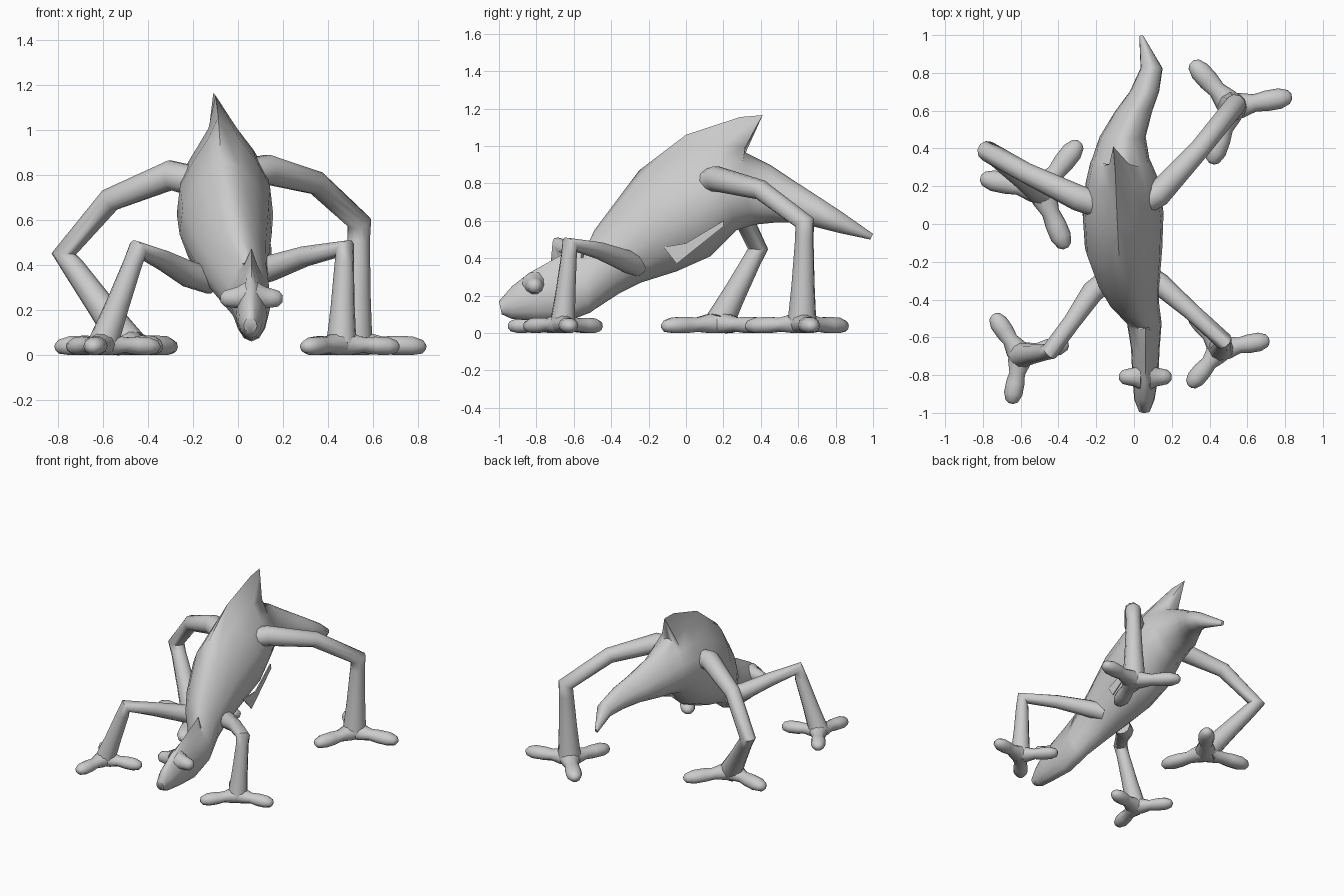
import bpy, bmesh, math
from mathutils import Vector

if "Cube" in bpy.data.objects:
    bpy.data.objects.remove(bpy.data.objects["Cube"])

grey = bpy.data.materials.new("plain_grey")
grey.use_nodes = True
COLOUR = (0.6, 0.6, 0.6, 1)
grey.diffuse_color = COLOUR
grey.node_tree.nodes["Principled BSDF"].inputs["Base Color"].default_value = COLOUR


def finish(bm, name, angle=60):
    bmesh.ops.recalc_face_normals(bm, faces=bm.faces)
    mesh = bpy.data.meshes.new(name)
    bm.to_mesh(mesh)
    bm.free()
    mesh.materials.append(grey)
    ob = bpy.data.objects.new(name, mesh)
    bpy.context.collection.objects.link(ob)
    bpy.ops.object.select_all(action="DESELECT")
    ob.select_set(True)
    bpy.context.view_layer.objects.active = ob
    bpy.ops.object.shade_smooth_by_angle(angle=math.radians(angle))


def skin_rings(bm, rings):
    """Bridge rings of points into a closed skin."""
    loops = [[bm.verts.new(p) for p in ring] for ring in rings]
    n = len(loops[0])
    for a, b in zip(loops, loops[1:]):
        for i in range(n):
            j = (i + 1) % n
            bm.faces.new((a[i], a[j], b[j], b[i]))
    bm.faces.new(loops[0])
    bm.faces.new(loops[-1])


def loft(name, stations, sides=14, pinch=0.3):
    """Each station: top y, top z, bottom y, bottom z, centre x, half width,
    and optionally the offset that pulls its top into a ridge."""
    rings = []
    for yt, zt, yb, zb, cx, hw, *ridge in stations:
        mid = Vector((cx, (yt + yb) / 2, (zt + zb) / 2))
        up = Vector((0, (yt - yb) / 2, (zt - zb) / 2))
        ring = []
        for i in range(sides):
            a = 2 * math.pi * i / sides + math.pi / 2
            s, c = math.sin(a), math.cos(a)
            ring.append(mid + up * s + Vector((hw * c * (1 - pinch * max(s, 0)), 0, 0)))
        if ridge:
            pull = Vector(ridge)
            for i, share in ((0, 1), (1, 0.2), (-1, 0.2)):
                ring[i] += pull * share
        rings.append(ring)
    bm = bmesh.new()
    skin_rings(bm, rings)
    finish(bm, name)


def tube_rings(points, radii, sides=10, flat=1.0):
    """Untwisted rings along a path."""
    pts = [Vector(p) for p in points]
    rings, u = [], None
    for k, p in enumerate(pts):
        d1 = (p - pts[max(k - 1, 0)]).normalized()
        d2 = (pts[min(k + 1, len(pts) - 1)] - p).normalized()
        t = (d1 + d2).normalized()
        u = t.cross(Vector((0, 0, 1))) if u is None else u - t * u.dot(t)
        u.normalize()
        v = u.cross(t)
        rings.append([p + radii[k] * (u * math.cos(a) + v * math.sin(a) * flat)
                      for a in (2 * math.pi * i / sides for i in range(sides))])
    return rings


def leg(name, root, shoulder, middle, knee, ankle, thick, angles, reach):
    """Arched limb with a three-toed foot."""
    knee, ankle = Vector(knee), Vector(ankle)
    bm = bmesh.new()
    path = [root, shoulder, middle, knee] + [knee.lerp(ankle, f) for f in (0.15, 0.6, 0.85, 1)]
    radii = [thick * f for f in (1.4, 1.38, 1.08, 1.1, 1.0, 1.25, 1.45, 1.6)]
    skin_rings(bm, tube_rings(path, radii))
    # Toes
    for deg in angles:
        a = math.radians(deg)
        d = Vector((math.cos(a), math.sin(a), 0))
        base = Vector((ankle.x, ankle.y, 0.05))
        steps = (-0.1, 0.15, 0.38, 0.58, 0.8, 0.95, 1.0)
        sizes = (0.068, 0.065, 0.045, 0.053, 0.053, 0.036, 0.014)
        toe = tube_rings([base + d * reach * s - Vector((0, 0, 0.014 * s)) for s in steps],
                         [r * (0.5 + reach * 1.65) for r in sizes], flat=0.85)
        for ring in toe:
            for p in ring:
                p.z = max(p.z, 0.0)
        skin_rings(bm, toe)
    finish(bm, name)


# Head with pointed crest, trunk with pointed back fin, and tail
loft("body", [
    (-1.0, 0.17, -0.985, 0.10, 0.055, 0.03),
    (-0.93, 0.25, -0.93, 0.075, 0.055, 0.055),
    (-0.84, 0.32, -0.80, 0.065, 0.06, 0.07),
    (-0.68, 0.37, -0.64, 0.06, 0.06, 0.078, 0, 0, 0.04),
    (-0.57, 0.40, -0.51, 0.11, 0.055, 0.093, 0.005, 0.02, 0.075),
    (-0.55, 0.42, -0.49, 0.125, 0.05, 0.097),
    (-0.49, 0.55, -0.36, 0.21, 0.0, 0.135),
    (-0.40, 0.67, -0.24, 0.27, -0.03, 0.17),
    (-0.25, 0.86, -0.05, 0.33, -0.055, 0.21, -0.02, 0, 0.01),
    (-0.05, 0.97, 0.13, 0.41, -0.058, 0.22, -0.03, 0.05, 0.09),
    (0.15, 1.0, 0.27, 0.55, -0.06, 0.2, -0.04, 0.14, 0.155),
    (0.29, 0.98, 0.35, 0.575, -0.07, 0.165, -0.04, 0.12, 0.185),
    (0.31, 0.97, 0.37, 0.58, -0.07, 0.155),
    (0.45, 0.90, 0.47, 0.59, -0.06, 0.125),
    (0.60, 0.80, 0.60, 0.59, 0.0, 0.1),
    (0.70, 0.735, 0.70, 0.565, 0.055, 0.08),
    (0.83, 0.65, 0.82, 0.535, 0.093, 0.06),
    (1.0, 0.53, 0.985, 0.50, 0.04, 0.012)])

# Bulging eyes
for side, label in ((1, "left_eye"), (-1, "right_eye")):
    bm = bmesh.new()
    skin_rings(bm, tube_rings(
        [(0.06 + side * d, -0.81, 0.26 - 0.08 * d) for d in (0.02, 0.06, 0.09, 0.12, 0.138)],
        (0.07, 0.05, 0.044, 0.037, 0.016)))
    finish(bm, label)

# Limbs
leg("left_front_leg", (0.05, -0.26, 0.36), (0.14, -0.32, 0.385), (0.30, -0.46, 0.44),
    (0.475, -0.62, 0.475), (0.46, -0.66, 0.05), 0.043, (10, 128, 230), 0.26)
leg("right_front_leg", (-0.12, -0.28, 0.33), (-0.22, -0.36, 0.36), (-0.33, -0.52, 0.42),
    (-0.445, -0.675, 0.47), (-0.60, -0.695, 0.05), 0.043, (124, 259, 14), 0.26)
leg("left_hind_leg", (0.02, 0.10, 0.80), (0.13, 0.16, 0.825), (0.35, 0.40, 0.765),
    (0.54, 0.635, 0.59), (0.52, 0.62, 0.05), 0.05, (10, 132, 250), 0.32)
leg("right_hind_leg", (-0.18, 0.10, 0.77), (-0.30, 0.14, 0.80), (-0.57, 0.27, 0.69),
    (-0.775, 0.385, 0.45), (-0.49, 0.175, 0.05), 0.05, (168, 52, 293), 0.33)

# Thin flap hanging from the left flank
bm = bmesh.new()
flap = [(0.12, -0.12, 0.46), (0.14, 0.0, 0.48), (0.12, 0.20, 0.60),
        (0.125, 0.20, 0.57), (0.14, -0.05, 0.37)]
skin_rings(bm, [[(x + dx, y, z) for x, y, z in flap] for dx in (0, 0.008)])
finish(bm, "flank_flap", 30)
